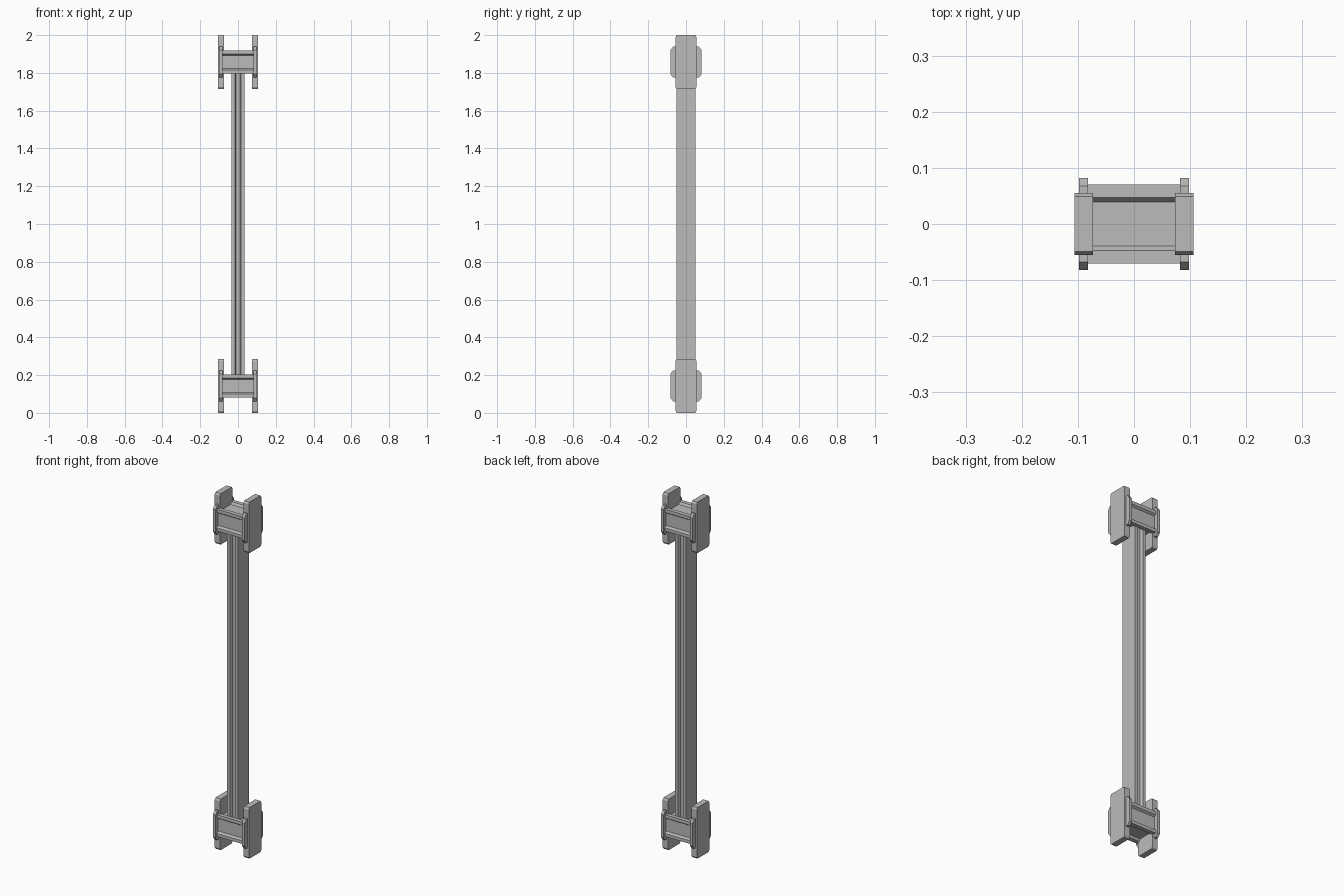
import bpy

cube = bpy.data.objects.get("Cube")
if cube:
    bpy.data.objects.remove(cube, do_unlink=True)

# One plain grey
grey = bpy.data.materials.new("grey")
grey.use_nodes = True
colour = (0.5, 0.5, 0.5, 1)
grey.diffuse_color = colour
bsdf = next(n for n in grey.node_tree.nodes if n.type == 'BSDF_PRINCIPLED')
bsdf.inputs["Base Color"].default_value = colour


def extrude(name, outline, low, high, axis):
    """Prism of a closed outline: in (y, z) along x, or in (x, y) along z."""
    def place(p, t):
        return (t, p[0], p[1]) if axis == 'x' else (p[0], p[1], t)
    n = len(outline)
    verts = [place(p, t) for t in (low, high) for p in outline]
    faces = [tuple(reversed(range(n))), tuple(range(n, 2 * n))]
    faces += [(i, (i + 1) % n, (i + 1) % n + n, i + n) for i in range(n)]
    mesh = bpy.data.meshes.new(name)
    mesh.from_pydata(verts, [], faces)
    mesh.materials.append(grey)
    obj = bpy.data.objects.new(name, mesh)
    bpy.context.collection.objects.link(obj)
    return obj


def chamfered(w, h, cw, ch, cz):
    """Rectangle of half sizes w, h with cut corners, centred at height cz."""
    quarter = [(w, h - ch), (w - cw, h)]
    right_top = quarter
    left_top = [(-a, b) for a, b in reversed(quarter)]
    top = right_top + left_top
    return [(a, cz + b) for a, b in top] + [(-a, cz - b) for a, b in top]


def grooved(w, h, gw, gh, slope, depth, cz=0):
    """Rectangle with a sloped trough in each side; gw or gh of 0 leaves it flat."""
    half = [(w, -h)]
    if gh:
        half += [(w, -gh), (w - depth, slope - gh), (w - depth, gh - slope), (w, gh)]
    half += [(w, h)]
    if gw:
        half += [(gw, h), (gw - slope, h - depth), (slope - gw, h - depth), (-gw, h)]
    return [(a, cz + b) for a, b in half] + [(-a, cz - b) for a, b in half]


# Long column with a groove down its front and back
extrude("column", grooved(0.034, 0.049, 0.016, 0, 0.006, 0.015), 0.19, 1.81, 'z')

# Matching end brackets
for place, cz in (("lower", 0.143), ("upper", 1.857)):
    extrude(place + "_grooved_block",
            grooved(0.07, 0.061, 0.047, 0.043, 0.008, 0.012, cz), -0.085, 0.085, 'x')
    for side, s in (("left", 1), ("right", -1)):
        for part, outline, a, b in (
                ("end_plate", chamfered(0.055, 0.143, 0.006, 0.01, cz), 0.073, 0.106),
                ("wide_plate", chamfered(0.082, 0.082, 0.014, 0.018, cz), 0.082, 0.098)):
            low, high = sorted((s * a, s * b))
            extrude(f"{place}_{side}_{part}", outline, low, high, 'x')
